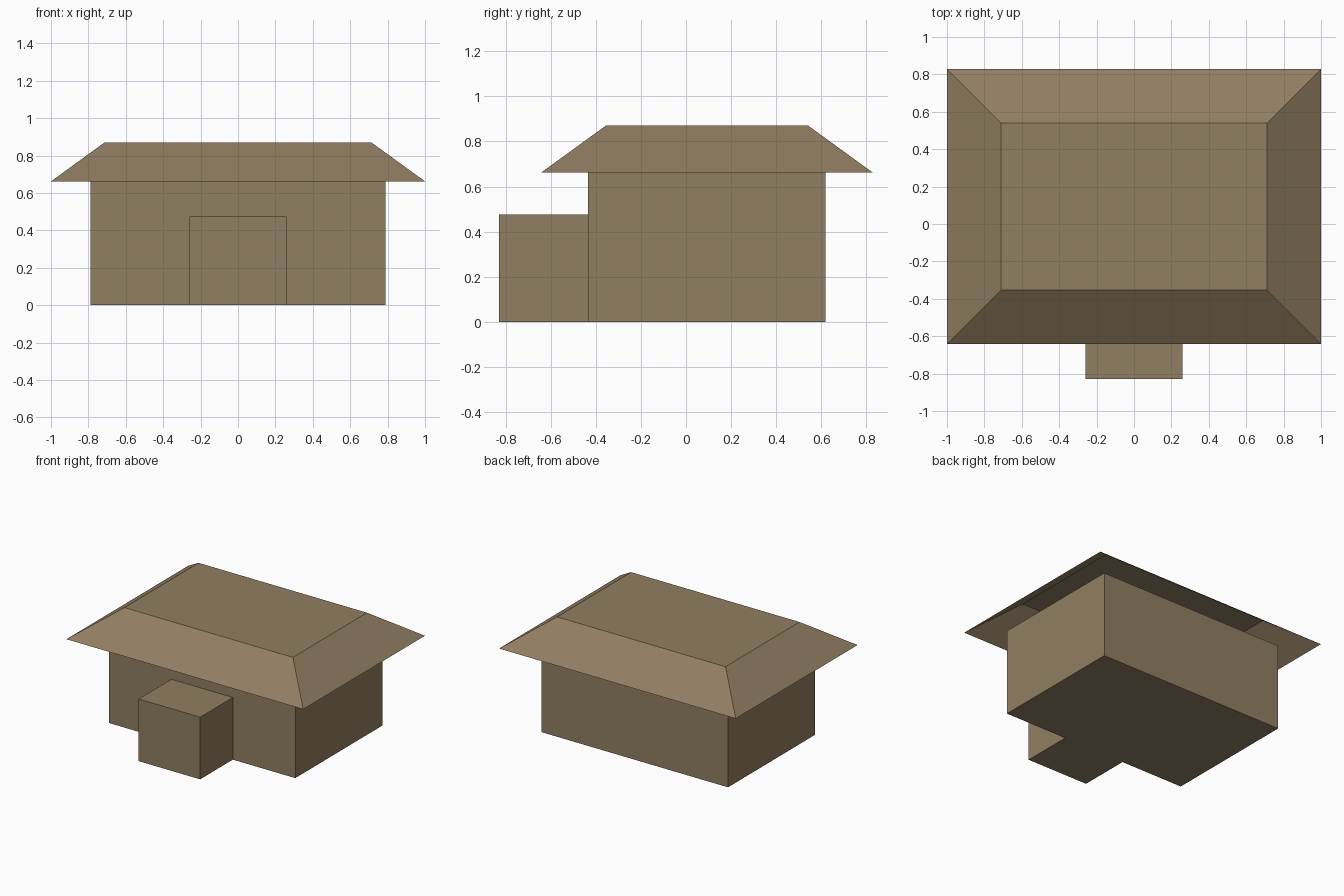
import bpy, bmesh

if "Cube" in bpy.data.objects:
    bpy.data.objects.remove(bpy.data.objects["Cube"])

# One flat colour for the whole model
mat = bpy.data.materials.new("warm brown")
mat.diffuse_color = (0.284, 0.209, 0.122, 1.0)
mat.use_nodes = True
mat.node_tree.nodes["Principled BSDF"].inputs["Base Color"].default_value = mat.diffuse_color


def block(name, x, y0, y1, z0, z1, inset=0.0, open_bottom=False):
    """Box symmetric in x; 'inset' pulls the top in to make a frustum."""
    bm = bmesh.new()
    bmesh.ops.create_cube(bm, size=2.0)
    for v in bm.verts:
        top = v.co.z > 0
        d = inset if top else 0.0
        v.co.x = (x - d) * (1 if v.co.x > 0 else -1)
        v.co.y = y1 - d if v.co.y > 0 else y0 + d
        v.co.z = z1 if top else z0
    bm.normal_update()
    if open_bottom:
        under = [f for f in bm.faces if f.normal.z < -0.9]
        bmesh.ops.delete(bm, geom=under, context='FACES_ONLY')
    mesh = bpy.data.meshes.new(name)
    bm.to_mesh(mesh)
    bm.free()
    mesh.materials.append(mat)
    obj = bpy.data.objects.new(name, mesh)
    bpy.context.collection.objects.link(obj)
    return obj


# Main walls
block("house_body", 0.788, -0.434, 0.618, 0.0, 0.662)
# Entrance porch on the front
block("porch", 0.26, -0.828, -0.434, 0.0, 0.475)
# Overhanging flat-topped hip roof, a thin shell hollow underneath
block("roof", 1.0, -0.642, 0.828, 0.662, 0.871, inset=0.288, open_bottom=True)
